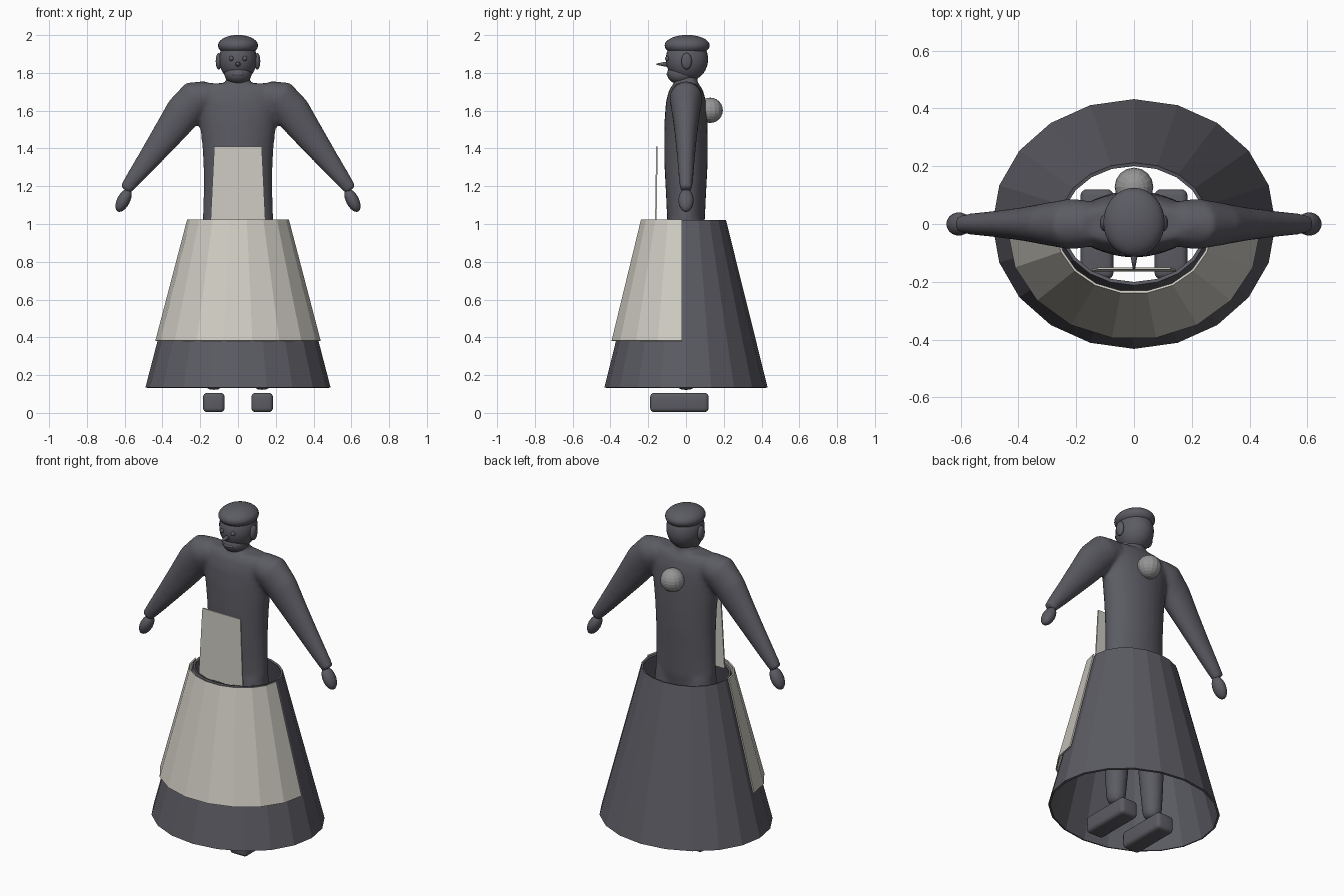
import bpy, bmesh, math
from mathutils import Vector, Matrix

if "Cube" in bpy.data.objects:
    bpy.data.objects.remove(bpy.data.objects["Cube"])


def material(name, rgb):
    m = bpy.data.materials.new(name)
    m.diffuse_color = (*rgb, 1)
    m.use_nodes = True
    m.node_tree.nodes["Principled BSDF"].inputs["Base Color"].default_value = m.diffuse_color
    return m


DARK = material("charcoal", (0.105, 0.105, 0.125))
CREAM = material("cream", (0.62, 0.60, 0.54))
GREY = material("mid_grey", (0.30, 0.30, 0.30))


def finish(name, bm, mat, smooth=True):
    bmesh.ops.recalc_face_normals(bm, faces=bm.faces)
    me = bpy.data.meshes.new(name)
    bm.to_mesh(me)
    bm.free()
    me.materials.append(mat)
    for p in me.polygons:
        p.use_smooth = smooth
    ob = bpy.data.objects.new(name, me)
    bpy.context.collection.objects.link(ob)
    return ob


def ellipsoid(name, loc, radii, mat=DARK, tilt=0, seg=32, rings=20, smooth=True):
    bm = bmesh.new()
    m = Matrix.Translation(loc) @ Matrix.Rotation(tilt, 4, 'Y') @ Matrix.Diagonal((*radii, 1))
    bmesh.ops.create_uvsphere(bm, u_segments=seg, v_segments=rings, radius=1, matrix=m)
    return finish(name, bm, mat, smooth)


def limb(name, sections, n=24):
    """Loft ellipses along a path in the xz plane: (x, z, half width, half depth)."""
    bm = bmesh.new()
    rings = []
    for i, (x, z, w, d) in enumerate(sections):
        a, b = sections[max(i - 1, 0)], sections[min(i + 1, len(sections) - 1)]
        t = Vector((b[0] - a[0], 0, b[1] - a[1])).normalized()
        side = Vector((t.z, 0, -t.x))
        ring = []
        for k in range(n):
            u = math.tau * k / n
            ring.append(bm.verts.new(Vector((x, 0, z)) + side * w * math.cos(u)
                                     + Vector((0, d * math.sin(u), 0))))
        rings.append(ring)
    for r, s in zip(rings, rings[1:]):
        for k in range(n):
            bm.faces.new((r[k], r[(k + 1) % n], s[(k + 1) % n], s[k]))
    bm.faces.new(rings[0])
    bm.faces.new(rings[-1])
    return finish(name, bm, DARK)


def shell(name, mat, cy, low, high, start, sweep, n, thick, offset):
    """Faceted oval cone wall; low and high are (rx, ry, z)."""
    bm = bmesh.new()
    closed = sweep > 359
    rows = []
    for rx, ry, z in (low, high):
        rows.append([bm.verts.new((rx * math.cos(a), cy + ry * math.sin(a), z))
                     for a in (math.radians(start + sweep * k / n)
                               for k in range(n if closed else n + 1))])
    lo, hi = rows
    for k in range(n):
        j = (k + 1) % len(lo)
        bm.faces.new((lo[k], lo[j], hi[j], hi[k]))
    me = bpy.data.meshes.new(name)
    bm.to_mesh(me)
    bm.free()
    me.materials.append(mat)
    ob = bpy.data.objects.new(name, me)
    bpy.context.collection.objects.link(ob)
    mod = ob.modifiers.new("thickness", 'SOLIDIFY')
    mod.thickness, mod.offset = thick, offset
    return ob


# Body: torso, arms and legs fused into one smooth skin
parts = [limb("body", [
    (0, 0.92, .165, .085), (0, 1.02, .188, .100), (0, 1.15, .183, .106), (0, 1.30, .183, .114),
    (0, 1.42, .190, .116), (0, 1.55, .205, .114), (0, 1.65, .225, .106), (0, 1.71, .225, .090),
    (0, 1.745, .20, .065)])]
for s in (-1, 1):
    parts.append(limb("arm", [
        (s * .15, 1.685, .075, .08), (s * .22, 1.665, .10, .088), (s * .29, 1.59, .098, .075),
        (s * .37, 1.48, .082, .060), (s * .46, 1.36, .063, .048), (s * .54, 1.255, .047, .040),
        (s * .598, 1.18, .034, .033)]))
    parts.append(limb("leg", [
        (s * .095, 1.02, .085, .085), (s * .10, .90, .092, .095), (s * .115, .60, .078, .08),
        (s * .125, .30, .062, .064), (s * .128, .16, .052, .055), (s * .128, .122, .035, .037)]))
parts.append(limb("neck", [(0, 1.68, .075, .07), (0, 1.74, .064, .062), (0, 1.79, .06, .06)]))
bpy.ops.object.select_all(action='DESELECT')
for p in parts:
    p.select_set(True)
body = parts[0]
bpy.context.view_layer.objects.active = body
bpy.ops.object.join()
rm = body.modifiers.new("fuse", 'REMESH')
rm.mode, rm.voxel_size, rm.use_smooth_shade = 'VOXEL', 0.012, True
sm = body.modifiers.new("soften", 'SMOOTH')
sm.factor, sm.iterations = 0.5, 8

# Head, jaw, cap and face
ellipsoid("head", (0, .005, 1.872), (.100, .112, .118))
ellipsoid("jaw", (0, -.022, 1.795), (.072, .078, .058))
ellipsoid("cap", (0, .006, 1.945), (.106, .119, .056))
ellipsoid("mouth", (0, -.085, 1.793), (.036, .018, .012))
bm = bmesh.new()
bmesh.ops.create_cone(bm, cap_ends=True, segments=16, radius1=.017, radius2=.004, depth=.07,
                      matrix=Matrix.Translation((0, -.12, 1.846)) @ Matrix.Rotation(math.pi / 2, 4, 'X'))
finish("nose", bm, DARK)

for s in (-1, 1):
    ellipsoid("ear", (s * .102, .003, 1.862), (.016, .028, .044), seg=20, rings=12)
    ellipsoid("eye", (s * .036, -.099, 1.876), (.013, .012, .013), seg=16, rings=10)
    ellipsoid("hand", (s * .606, 0, 1.125), (.034, .040, .066), tilt=-s * .48)
    # Rounded block shoe
    bm = bmesh.new()
    bmesh.ops.create_cube(bm, size=1, matrix=Matrix.Translation((s * .128, -.035, .055))
                          @ Matrix.Diagonal((.114, .31, .102, 1)))
    bmesh.ops.bevel(bm, geom=bm.edges[:], offset=.022, segments=4, profile=.5, affect='EDGES')
    finish("shoe", bm, DARK)

# Skirt and half apron wrapped around its front
shell("skirt", DARK, 0, (.49, .432, .135), (.26, .212, 1.02), 0, 360, 20, .012, -1)
shell("apron", CREAM, -.02, (.430, .372, .38), (.262, .214, 1.021), 180, 180, 9, .008, 1)

# Apron bib: thin tapered plate
bm = bmesh.new()
front, back = [[bm.verts.new((x, y + dy, z)) for x, y, z in
                ((-.146, -.160, 1.0), (.146, -.160, 1.0), (.126, -.154, 1.41), (-.126, -.154, 1.41))]
               for dy in (-.004, .004)]
bm.faces.new(front)
bm.faces.new(back[::-1])
for k in range(4):
    j = (k + 1) % 4
    bm.faces.new((front[j], front[k], back[k], back[j]))
finish("bib", bm, CREAM, False)

# Ball on the upper back
ellipsoid("back_ball", (0, .128, 1.602), (.067, .067, .067), GREY, seg=16, rings=12, smooth=False)
